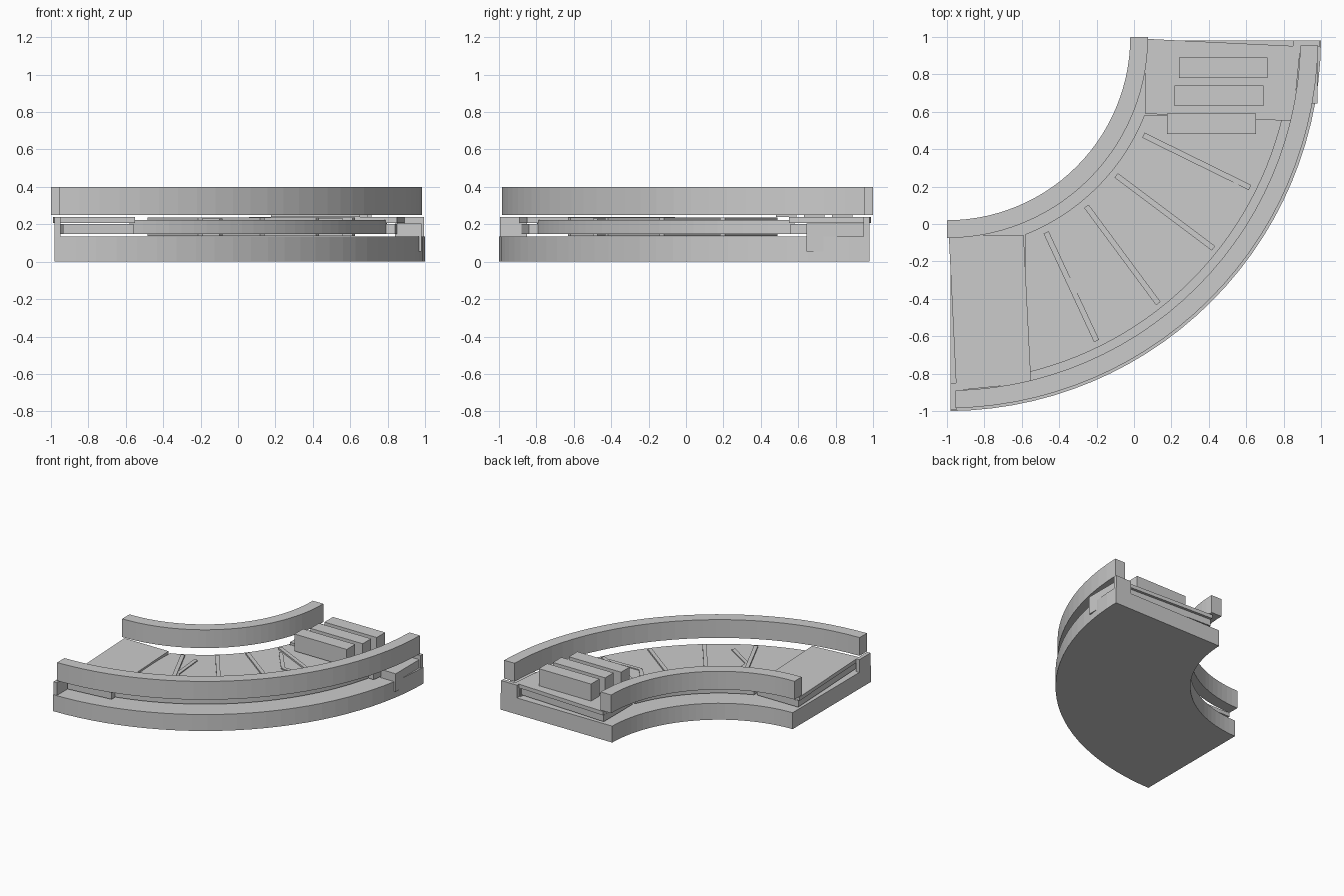
import bpy, bmesh, math
from mathutils import Vector

if "Cube" in bpy.data.objects:
    bpy.data.objects.remove(bpy.data.objects["Cube"])

CX, CY = -1.0, 1.0   # centre of the bend


def prism(name, pts, z0, z1):
    """Extrude a plan outline between two heights."""
    bm = bmesh.new()
    f = bm.faces.new([bm.verts.new((x, y, z0)) for x, y in pts])
    r = bmesh.ops.extrude_face_region(bm, geom=[f])
    bmesh.ops.translate(bm, vec=(0, 0, z1 - z0),
                        verts=[v for v in r['geom'] if isinstance(v, bmesh.types.BMVert)])
    bmesh.ops.recalc_face_normals(bm, faces=bm.faces)
    me = bpy.data.meshes.new(name)
    bm.to_mesh(me)
    bm.free()
    ob = bpy.data.objects.new(name, me)
    bpy.context.collection.objects.link(ob)
    return ob


def arc(r, inset, n=28):
    """Quarter arc, ends set back from the square end lines."""
    d = math.asin(inset / r)
    a0, a1 = -math.pi / 2 + d, -d
    return [(CX + r * math.cos(a0 + (a1 - a0) * i / n),
             CY + r * math.sin(a0 + (a1 - a0) * i / n)) for i in range(n + 1)]


def bend(name, r0, r1, inset, z0, z1):
    return prism(name, arc(r1, inset) + arc(r0, inset)[::-1], z0, z1)


def box(name, x0, x1, y0, y1, z0, z1):
    return prism(name, [(x0, y0), (x1, y0), (x1, y1), (x0, y1)], z0, z1)


def bar(name, a, b, w, z0, z1):
    a, b = Vector(a), Vector(b)
    d = (b - a).normalized()
    s = Vector((-d.y, d.x)) * w / 2
    return prism(name, [tuple(p) for p in (a - s, b - s, b + s, a + s)], z0, z1)


# base, guard rails and belt
bend("base", 0.985, 2.0, 0.02, 0, 0.135)
bend("inner_rail", 0.98, 1.075, 0.0, 0.25, 0.40)
bend("outer_rail", 1.89, 1.985, 0.045, 0.25, 0.40)
bend("belt", 1.135, 1.845, 0.42, 0.148, 0.222)

# end plates, mirrored across the diagonal of the bend
plate = [(0.06, 0.99), (0.89, 0.95), (0.85, 0.55), (0.06, 0.59)]
lower = [(0.065, 0.975), (0.88, 0.935), (0.84, 0.56), (0.065, 0.60)]
for side in ("back", "left"):
    def m(p):
        return p if side == "back" else (-p[1], -p[0])
    prism(side + "_end_plate", [m(p) for p in plate], 0.207, 0.238)
    prism(side + "_end_bed", [m(p) for p in lower], 0.148, 0.202)
    bar(side + "_end_bar", m((0.85, 0.965)), m((0.995, 0.965)), 0.03, 0.135, 0.24)

# slats across the belt
slats = [((0.05, 0.475), (0.62, 0.195)), ((-0.095, 0.26), (0.425, -0.13)),
         ((-0.255, 0.095), (0.13, -0.425)), ((-0.47, -0.045), (-0.20, -0.625))]
for i, (a, b) in enumerate(slats):
    bar(f"slat_{i + 1}", a, b, 0.03, 0.137, 0.235)

# bent braces beside the outer slats
braces = [((0.095, 0.42), (0.27, 0.20), (0.56, 0.207)),
          ((-0.347, -0.05), (-0.32, -0.34), (-0.09, -0.485))]
for i, (a, b, c) in enumerate(braces):
    bar(f"brace_{i + 1}_a", a, b, 0.03, 0.137, 0.23)
    bar(f"brace_{i + 1}_b", b, c, 0.03, 0.137, 0.23)

# cargo blocks on the back end
for i, (x, y) in enumerate([(0.24, 0.78), (0.217, 0.63), (0.177, 0.48)]):
    box(f"block_{i + 1}", x, x + 0.475, y, y + 0.11, 0.238, 0.378)

# side panel set into the outer edge
box("side_panel", 0.84, 0.982, 0.645, 0.95, 0.055, 0.203)
